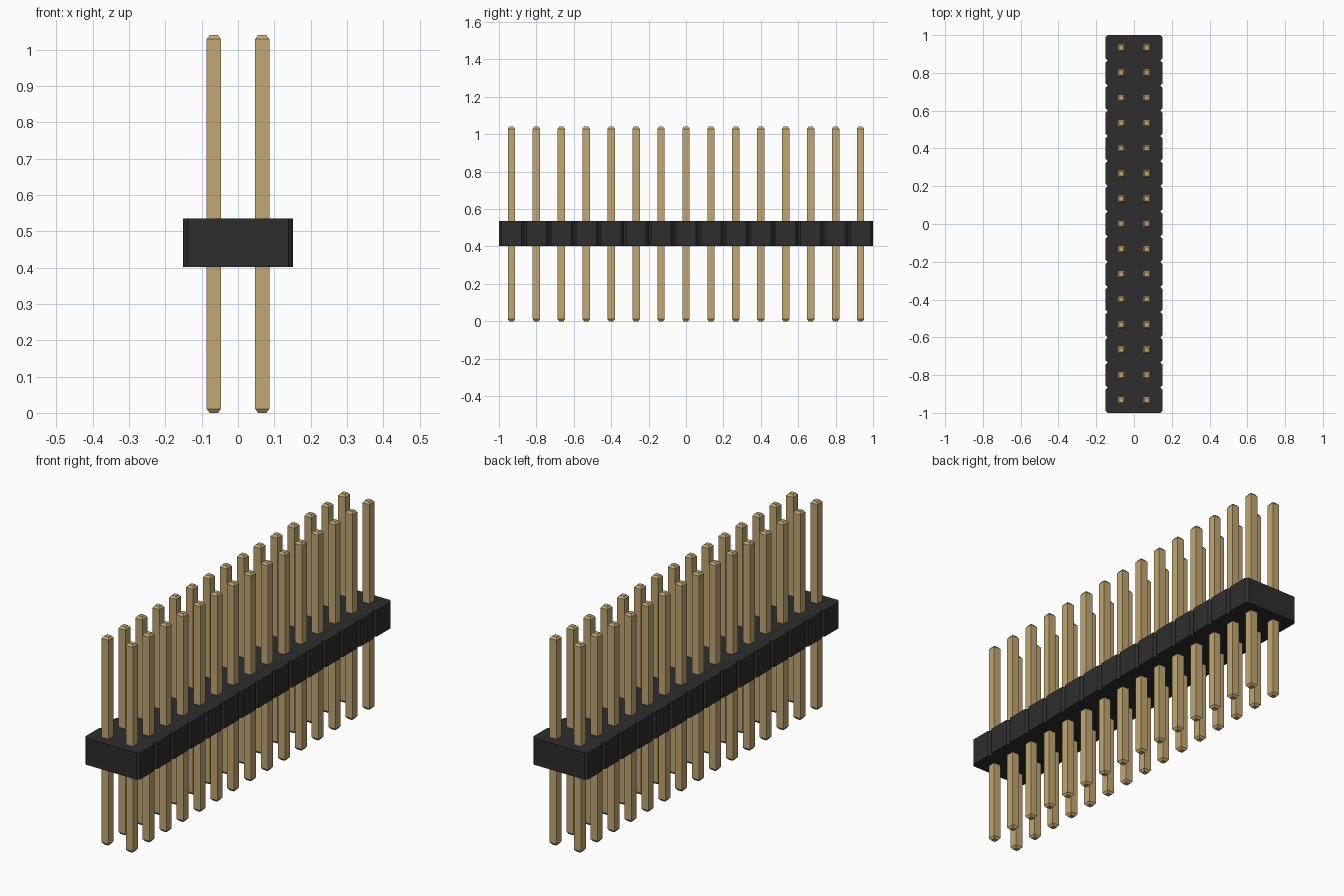
import bpy
import bmesh

cube = bpy.data.objects.get("Cube")
if cube:
    bpy.data.objects.remove(cube, do_unlink=True)

ROWS = 15
PITCH = 2 / ROWS
HALF_WIDTH = 0.152
CHAMFER = 0.013
BODY_BOTTOM, BODY_TOP = 0.402, 0.535
PIN_HEIGHT = 1.04
PIN_HALF, TIP_HALF, TIP_HEIGHT = 0.0195, 0.0115, 0.011


def make_material(name, color):
    mat = bpy.data.materials.new(name)
    mat.use_nodes = True
    mat.diffuse_color = color
    bsdf = mat.node_tree.nodes["Principled BSDF"]
    bsdf.inputs["Base Color"].default_value = color
    return mat


def make_object(name, bm, mat):
    bmesh.ops.recalc_face_normals(bm, faces=bm.faces)
    mesh = bpy.data.meshes.new(name)
    bm.to_mesh(mesh)
    bm.free()
    mesh.materials.append(mat)
    obj = bpy.data.objects.new(name, mesh)
    bpy.context.collection.objects.link(obj)
    return obj


black = make_material("black plastic", (0.027, 0.027, 0.027, 1))
gold = make_material("gold metal", (0.54, 0.39, 0.17, 1))

# Housing: notched outline, one chamfered block per row, extruded upwards
side = []
for row in range(ROWS):
    low = -1 + row * PITCH
    high = low + PITCH
    if row == 0:
        side.append((HALF_WIDTH - CHAMFER, low))
    side += [(HALF_WIDTH, low + CHAMFER), (HALF_WIDTH, high - CHAMFER),
             (HALF_WIDTH - CHAMFER, high)]
outline = side + [(-x, y) for x, y in reversed(side)]

bm = bmesh.new()
base = bm.faces.new([bm.verts.new((x, y, BODY_BOTTOM)) for x, y in outline])
extruded = bmesh.ops.extrude_face_region(bm, geom=[base], use_keep_orig=True)
top_verts = [v for v in extruded["geom"] if isinstance(v, bmesh.types.BMVert)]
bmesh.ops.translate(bm, verts=top_verts, vec=(0, 0, BODY_TOP - BODY_BOTTOM))
make_object("housing", bm, black)

# Pin: square bar with a tapered tip at both ends
bm = bmesh.new()
levels = [(0, TIP_HALF), (TIP_HEIGHT, PIN_HALF),
          (PIN_HEIGHT - TIP_HEIGHT, PIN_HALF), (PIN_HEIGHT, TIP_HALF)]
rings = [[bm.verts.new((sx * h, sy * h, z))
          for sx, sy in ((-1, -1), (1, -1), (1, 1), (-1, 1))] for z, h in levels]
for lower, upper in zip(rings, rings[1:]):
    for i in range(4):
        j = (i + 1) % 4
        bm.faces.new((lower[i], lower[j], upper[j], upper[i]))
bm.faces.new(rings[0])
bm.faces.new(rings[-1])
pin = make_object("pin", bm, gold)

# Two columns of pins sharing one mesh
for column, x in (("right", -PITCH / 2), ("left", PITCH / 2)):
    for row in range(ROWS):
        copy = bpy.data.objects.new(f"pin_{column}_{row + 1}", pin.data)
        copy.location = (x, -1 + (row + 0.5) * PITCH, 0)
        bpy.context.collection.objects.link(copy)
bpy.data.objects.remove(pin, do_unlink=True)
